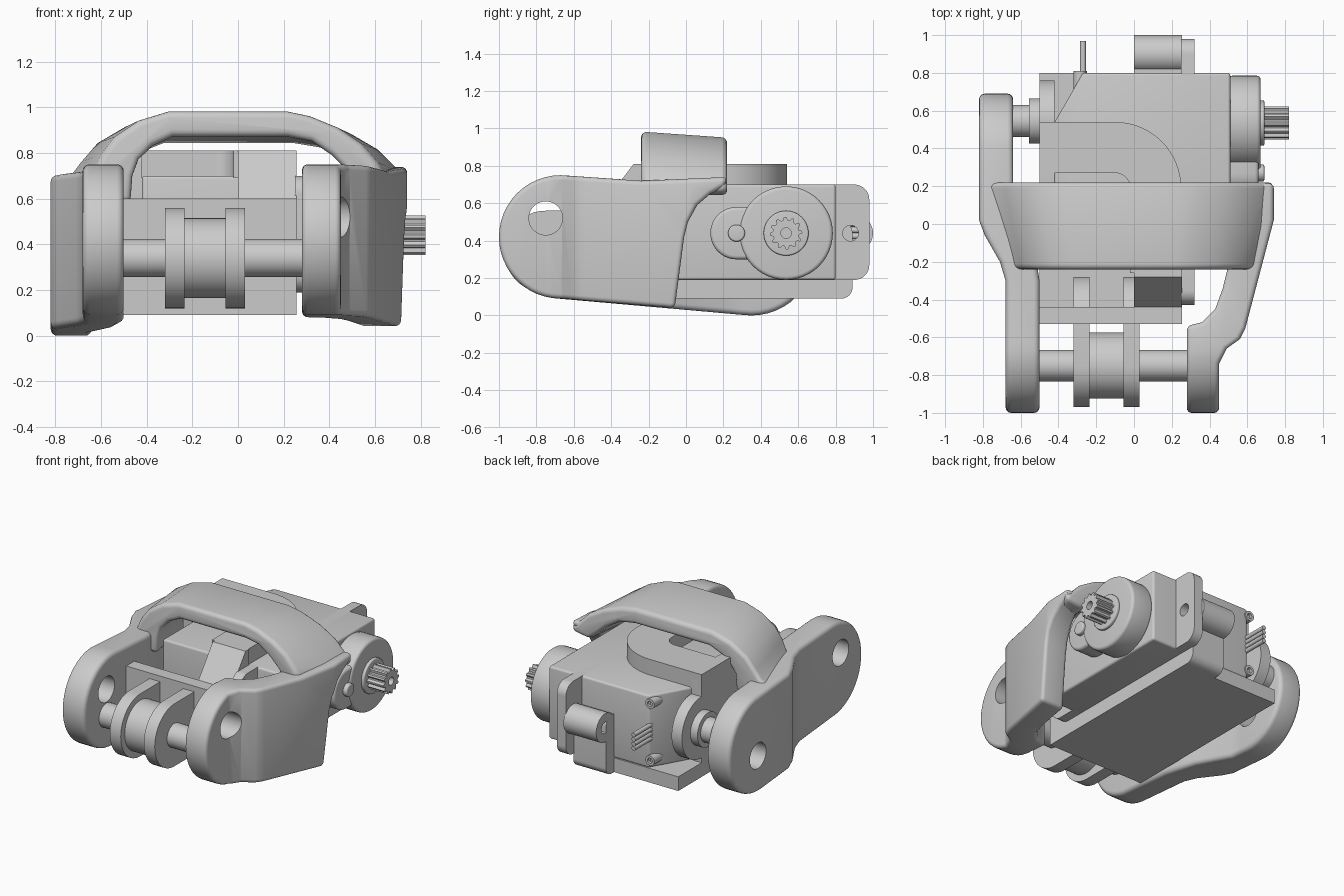
import bpy, bmesh, math
from mathutils import Vector
from mathutils.geometry import convex_hull_2d

cube = bpy.data.objects.get("Cube")
if cube:
    bpy.data.objects.remove(cube)

grey = bpy.data.materials.new("plain_grey")
grey.use_nodes = True
tone = (0.6, 0.6, 0.6, 1)
grey.diffuse_color = tone
grey.node_tree.nodes["Principled BSDF"].inputs["Base Color"].default_value = tone


def ring(u, v, r, n=48):
    return [(u + r * math.cos(math.tau * i / n), v + r * math.sin(math.tau * i / n)) for i in range(n)]


def hull(*circles):
    """Outline wrapped around circles (u, v, r)."""
    pts = [p for c in circles for p in ring(*c)]
    return [pts[i] for i in convex_hull_2d([Vector(p) for p in pts])]


def rounded(u0, u1, v0, v1, r):
    return hull(*[(u, v, r) for u in (u0 + r, u1 - r) for v in (v0 + r, v1 - r)])


def prism(name, outline, axis, a, b, warp=None):
    """Extrude an outline: axis x takes (y, z), y takes (x, z), z takes (x, y)."""
    place = {"x": lambda u, v, w: (w, u, v), "y": lambda u, v, w: (u, w, v), "z": lambda u, v, w: (u, v, w)}[axis]
    bm = bmesh.new()
    ends = [[bm.verts.new(place(u, v, w)) for u, v in outline] for w in (a, b)]
    n = len(outline)
    bm.faces.new(ends[0])
    bm.faces.new(ends[1][::-1])
    for i in range(n):
        j = (i + 1) % n
        bm.faces.new((ends[0][i], ends[1][i], ends[1][j], ends[0][j]))
    for v in bm.verts:
        if warp:
            v.co = warp(v.co)
    bmesh.ops.recalc_face_normals(bm, faces=bm.faces)
    mesh = bpy.data.meshes.new(name)
    bm.to_mesh(mesh)
    bm.free()
    mesh.materials.append(grey)
    obj = bpy.data.objects.new(name, mesh)
    bpy.context.collection.objects.link(obj)
    return obj


def box(name, x0, x1, y0, y1, z0, z1):
    return prism(name, [(x0, y0), (x1, y0), (x1, y1), (x0, y1)], "z", z0, z1)


def finish(obj, bevel=0, cuts=(), keep=None):
    """Apply intersection, bevel and cuts, then smooth by angle."""
    helpers = list(cuts)
    if keep:
        m = obj.modifiers.new("keep", "BOOLEAN")
        m.operation, m.object, m.solver = "INTERSECT", keep, "EXACT"
        helpers.append(keep)
    if bevel:
        m = obj.modifiers.new("round", "BEVEL")
        m.width, m.segments, m.limit_method, m.angle_limit = bevel, 4, "ANGLE", math.radians(50)
    for c in cuts:
        m = obj.modifiers.new("cut", "BOOLEAN")
        m.operation, m.object, m.solver = "DIFFERENCE", c, "EXACT"
    if obj.modifiers:
        bpy.context.view_layer.update()
        graph = bpy.context.evaluated_depsgraph_get()
        mesh = bpy.data.meshes.new_from_object(obj.evaluated_get(graph))
        obj.modifiers.clear()
        obj.data = mesh
    for h in helpers:
        bpy.data.objects.remove(h)
    bpy.ops.object.select_all(action="DESELECT")
    obj.select_set(True)
    bpy.context.view_layer.objects.active = obj
    bpy.ops.object.shade_smooth_by_angle(angle=math.radians(35))
    return obj


def rod(name, axis, u, v, r, a, b, bevel=0):
    return finish(prism(name, ring(u, v, r), axis, a, b), bevel)


def drill(axis, u, v, r, a, b):
    return prism("drill", ring(u, v, r), axis, a, b)


# Right-hand arm: long link ending in the pivot disc
plan = [(-.5, -1), (-.5, -.3), (-.54, -.05), (-.64, .2), (-.64, .72), (-.82, .72), (-.82, .02),
        (-.79, -.06), (-.71, -.2), (-.68, -.3), (-.68, -1)]
side = prism("side", hull((-.67, .42, .33), (.35, .34, .34)), "x", -1, 0)
finish(prism("right_arm", plan, "z", -.2, 1.2), .03,
       [drill("x", -.75, .52, .09, -1, 0), drill("x", .37, .26, .09, -1, 0)], side)

# Left-hand arm: flared cheek with a curved rear edge
plan = [(.28, -1), (.28, -.54), (.36, -.52), (.43, -.45), (.47, -.34), (.61, .24), (.74, .24), (.74, .02),
        (.59, -.55), (.56, -.61), (.49, -.66), (.45, -.74), (.45, -1)]
nose = [(-.67 + .33 * math.cos(t), .42 + .33 * math.sin(t))
        for t in [math.pi * (.5 + i / 24) for i in range(25)]]
profile = nose + [(-.06, .04), (-.01, .42), (.01, .5), (.06, .59), (.13, .65), (.21, .69),
                  (.22, .74), (-.24, .72)]
side = prism("side", profile, "x", 0, 1)
finish(prism("left_arm", plan, "z", -.2, 1.2), .03, [drill("x", -.75, .52, .09, 0, 1)], side)


# Bridge joining both arms, narrower at the front and leaning back
def lean(co):
    taper = 1 - .3 * max(0, -.02 - co.y) if co.y < 0 else 1
    z = co.z - .07 * (co.y + .2) * (co.z > .72)
    return Vector((co.x * (taper - .07 * (co.y < 0)), co.y, z))


arch = [(.25, .98), (.36, .96), (.5, .91), (.62, .84), (.7, .76), (.74, .7), (.74, .66), (.61, .64), (.55, .72),
        (.47, .79), (.37, .85), (.25, .87), (-.33, .87), (-.43, .83), (-.5, .77), (-.53, .7), (-.54, .58),
        (-.81, .6), (-.81, .66), (-.73, .71), (-.69, .79), (-.62, .87), (-.5, .94), (-.35, .98)]
finish(prism("bridge", arch, "y", -.24, .22, lean), .03)

# Servo case with rounded gear drum, idler lobe and splined shaft
case = [(-.42, -.24), (.51, -.24), (.51, .8), (-.27, .8), (-.42, .54)]
finish(prism("servo_case", case, "z", .19, .7), .015)
finish(prism("gear_drum", ring(.535, .44, .25), "x", .5, .67), .02)
finish(prism("idler_lobe", hull((.27, .44, .14), (.5, .44, .14)), "x", .5, .66), .02)
rod("idler_pin", "x", .27, .44, .045, .65, .69, .01)
rod("shaft_collar", "x", .535, .44, .12, .66, .69, .008)
teeth = []
for i in range(48):
    r = .087 if i % 4 < 2 else .07
    t = math.tau * i / 48
    teeth.append((.535 + r * math.cos(t), .44 + r * math.sin(t)))
finish(prism("output_spline", teeth, "x", .68, .82), 0, [drill("x", .535, .44, .028, .75, .9)])
finish(prism("mounting_ears", rounded(-.43, .98, .19, .7, .08), "x", .25, .32), 0,
       [drill("x", y, .44, .042, .2, .4) for y in (.88, -.33)])

# Case screws and cable leads
for z in (.25, .65):
    finish(prism("case_screw", ring(-.285, z, .035), "y", .7, .81), 0, [drill("y", -.285, z, .018, .79, .9)])
for i in range(4):
    rod("cable_lead", "y", -.27, .392 + i * .032, .015, .72, .97)

# Holder base with front wall and rear strap
box("holder_base", -.5, .255, -.53, .8, .09, .19)
finish(prism("rear_strap", rounded(.7, .89, .09, .5, .06), "x", 0, .255))
finish(prism("rear_boss", ring(.9, .44, .1), "x", 0, .255), 0, [drill("x", .9, .44, .04, -.1, .4)])
box("front_wall", -.5, .255, -.53, -.44, .09, .6)
prism("front_gusset", [(-.44, .19), (-.24, .19), (-.24, .81), (-.28, .81), (-.44, .6)], "x", 0, .255)

# Curved strap across the top of the case
outer = [(-.1 + .35 * math.cos(t), .19 + .35 * math.sin(t)) for t in [math.pi * i / 32 for i in range(17)]]
inner = [(-.1 + .08 * math.cos(t), .19 + .08 * math.sin(t)) for t in [math.pi * i / 32 for i in range(17)]]
strap = [(.25, -.26)] + outer + [(-.5, .54), (-.5, .27)] + inner[::-1] + [(-.02, -.26)]
finish(prism("top_strap", strap, "z", .69, .81))

# Side wall and idle pivot on the right-hand side
finish(prism("side_wall", rounded(.1, .54, .12, .81, .05), "x", -.5, -.42))
rod("pivot_disc", "x", .545, .44, .215, -.5, -.42)
rod("pivot_collar", "x", .545, .44, .12, -.555, -.49)
rod("pivot_pin", "x", .545, .44, .085, -.72, -.54)

# Front axle, spool and two lugs
rod("front_axle", "x", -.75, .34, .083, -.51, .29)
rod("axle_spool", "x", -.75, .34, .175, -.24, -.05)
for x in (-.32, -.055):
    finish(prism("axle_lug", hull((-.75, .34, .22), (-.68, .34, .22), (-.5, .34, .22)), "x", x, x + .085))
